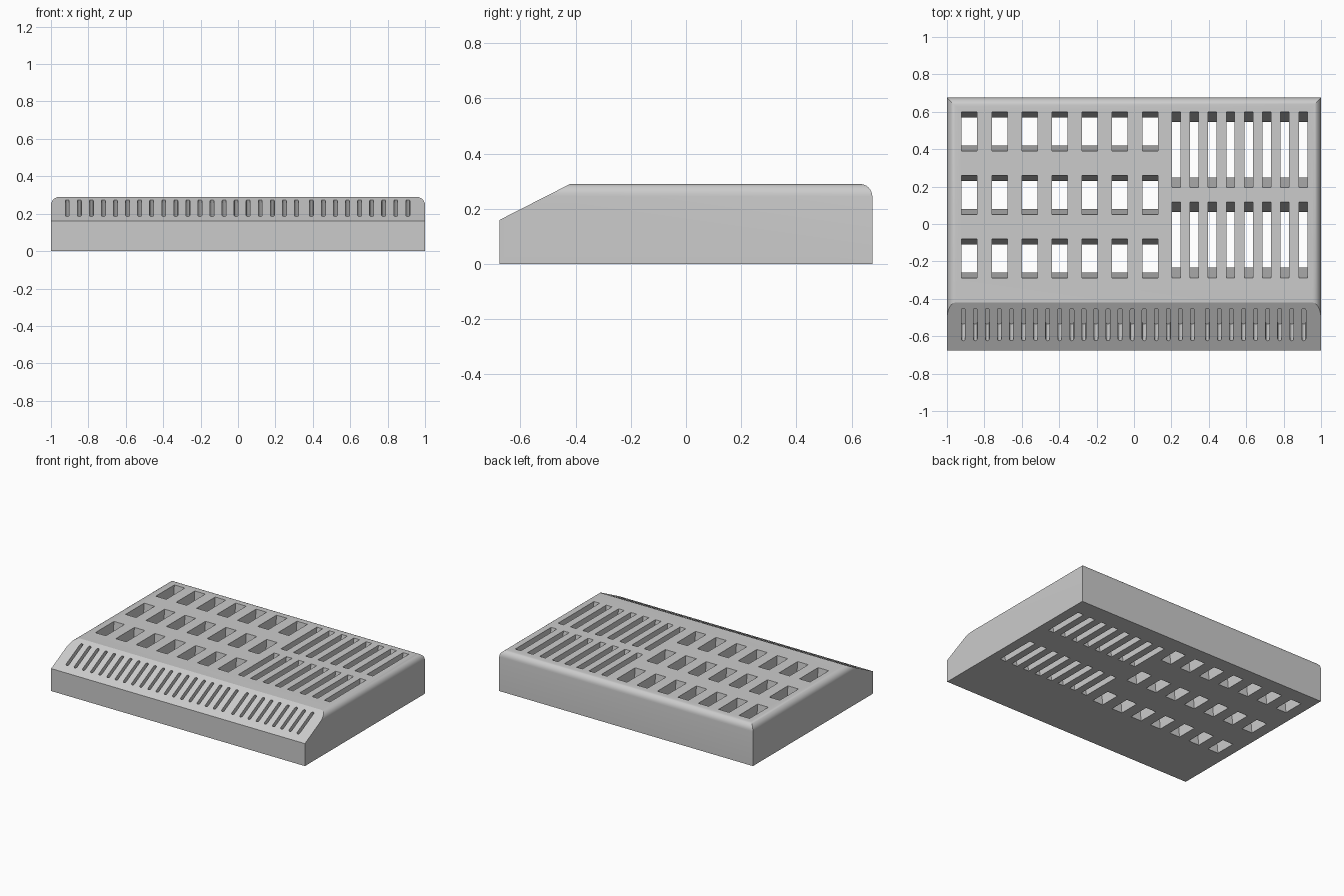
import bpy, bmesh, math
from mathutils import Vector, Matrix

cube = bpy.data.objects.get("Cube")
if cube:
    bpy.data.objects.remove(cube)

W, D, H = 1.0, 0.675, 0.29          # half width, half depth, height
NOSE_Z, CREASE_Y = 0.16, -0.42      # front slope limits
SLOPE = math.atan2(H - NOSE_Z, CREASE_Y + D)

grey = bpy.data.materials.new("grey_plastic")
grey.use_nodes = True
colour = (0.6, 0.6, 0.6, 1)
grey.diffuse_color = colour
grey.node_tree.nodes["Principled BSDF"].inputs["Base Color"].default_value = colour


def make_object(name, bm):
    bmesh.ops.recalc_face_normals(bm, faces=bm.faces)
    mesh = bpy.data.meshes.new(name)
    bm.to_mesh(mesh)
    bm.free()
    mesh.materials.append(grey)
    obj = bpy.data.objects.new(name, mesh)
    bpy.context.collection.objects.link(obj)
    return obj


def add_prism(bm, lower, upper):
    """Closed prism between two matching rings of points."""
    a = [bm.verts.new(p) for p in lower]
    b = [bm.verts.new(p) for p in upper]
    bm.faces.new(a)
    bm.faces.new(b)
    for i in range(len(a)):
        j = (i + 1) % len(a)
        bm.faces.new((a[i], a[j], b[j], b[i]))


def tapered_hole(bm, x, y, width, length, taper):
    """Through hole whose end walls lean inwards towards the underside."""
    def ring(z):
        half = length / 2 * (1 - taper * (H - z) / H)
        return [(x + sx * width / 2, y + sy * half, z)
                for sx, sy in ((-1, -1), (1, -1), (1, 1), (-1, 1))]
    add_prism(bm, ring(-0.05), ring(H + 0.05))


def slanted_slot(bm, x, width, length, depth):
    """Pill-shaped blind slot sunk square to the front slope."""
    r, ring = width / 2, []
    for end in (1, -1):
        for i in range(7):
            a = math.pi * i / 6 + (0 if end == 1 else math.pi)
            ring.append((r * math.cos(a), r * math.sin(a) + end * (length / 2 - r)))
    centre = Vector((x, -0.5375, NOSE_Z + (D - 0.5375) * math.tan(SLOPE)))
    place = Matrix.Translation(centre) @ Matrix.Rotation(SLOPE, 4, 'X')
    add_prism(bm, [place @ Vector((u, v, -depth)) for u, v in ring],
              [place @ Vector((u, v, 0.05)) for u, v in ring])


# Body: block with rounded side and back top edges, then the sloping front
bm = bmesh.new()
bmesh.ops.create_cube(bm, size=1, matrix=Matrix.Translation((0, 0, H / 2))
                      @ Matrix.Diagonal((2 * W, 2 * D, H, 1)))
rims = [e for e in bm.edges if all(v.co.z > H - 0.01 for v in e.verts)
        and any(v.co.y > 0 for v in e.verts)]
bmesh.ops.bevel(bm, geom=rims, offset=0.045, segments=6, profile=0.5, affect='EDGES')
cut = bmesh.ops.bisect_plane(bm, geom=bm.verts[:] + bm.edges[:] + bm.faces[:],
                             plane_co=(0, -D, NOSE_Z), clear_outer=True,
                             plane_no=(0, -math.sin(SLOPE), math.cos(SLOPE)))
bmesh.ops.holes_fill(bm, edges=[e for e in bm.edges if e.is_boundary])
body = make_object("vented_body", bm)

# Openings: rectangular grid, long vents, row of front slots
bm = bmesh.new()
for row in range(3):
    for col in range(7):
        tapered_hole(bm, -0.88 + col * 0.161, 0.495 - row * 0.34, 0.083, 0.21, 0.29)
for y in (0.3975, -0.085):
    for col in range(8):
        tapered_hole(bm, 0.225 + col * 0.097, y, 0.045, 0.405, 0.27)
for start, count in ((-0.913, 20), (0.392, 9)):
    for i in range(count):
        slanted_slot(bm, start + i * 0.0645, 0.021, 0.195, 0.195)
cutter = make_object("opening_cutter", bm)
cutter.hide_render = True

mod = body.modifiers.new("openings", 'BOOLEAN')
mod.operation, mod.solver, mod.object = 'DIFFERENCE', 'EXACT', cutter
bpy.ops.object.select_all(action='DESELECT')
body.select_set(True)
bpy.context.view_layer.objects.active = body
bpy.ops.object.modifier_apply(modifier=mod.name)
bpy.data.objects.remove(cutter)
bpy.ops.object.shade_smooth_by_angle(angle=math.radians(25))
